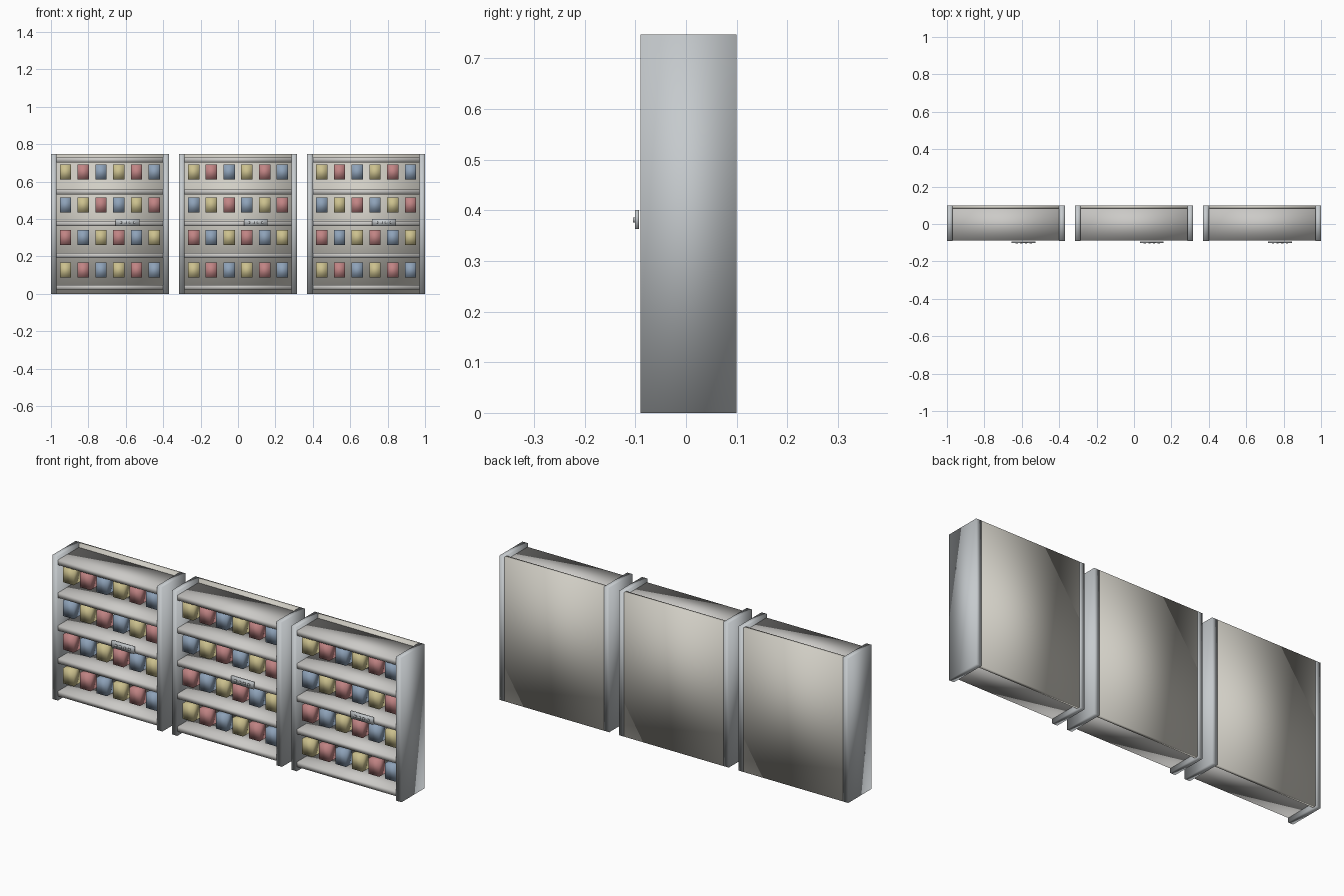
import bpy, bmesh
from mathutils import Vector

if "Cube" in bpy.data.objects:
    bpy.data.objects.remove(bpy.data.objects["Cube"])


def material(name, rgb):
    m = bpy.data.materials.new(name)
    m.diffuse_color = (*rgb, 1)
    m.use_nodes = True
    m.node_tree.nodes["Principled BSDF"].inputs["Base Color"].default_value = m.diffuse_color
    return m


PANEL = material("panel_grey", (0.56, 0.59, 0.61))
BOARD = material("board_warm_grey", (0.64, 0.62, 0.56))
SHELF = material("shelf_grey", (0.60, 0.59, 0.57))
GOLD = material("box_gold", (0.60, 0.53, 0.27))
RED = material("box_red", (0.53, 0.23, 0.23))
BLUE = material("box_blue", (0.27, 0.36, 0.48))


def box(name, x, y, z, mat=None):
    """Box spanning the (min, max) pairs x, y, z."""
    lo, hi = Vector((x[0], y[0], z[0])), Vector((x[1], y[1], z[1]))
    centre, size = (lo + hi) / 2, hi - lo
    bm = bmesh.new()
    bmesh.ops.create_cube(bm, size=1)
    bmesh.ops.scale(bm, vec=size, verts=bm.verts)
    for f in bm.faces:
        f.smooth = True
    mesh = bpy.data.meshes.new(name)
    bm.to_mesh(mesh)
    bm.free()
    ob = bpy.data.objects.new(name, mesh)
    ob.location = centre
    bpy.context.collection.objects.link(ob)
    if mat:
        mesh.materials.append(mat)
    return ob


def around(c, size):
    return (c - size / 2, c + size / 2)


FRONT, BACK, HEIGHT = -0.09, 0.10, 0.747
HALF, SIDE = 0.315, 0.03
SHELF_Z = [0.035, 0.205, 0.375, 0.545, 0.715]
ROW_Z = [0.126, 0.301, 0.475, 0.65]
ROW_COLOURS = [(GOLD, RED, BLUE), (RED, BLUE, GOLD),
               (BLUE, GOLD, RED), (GOLD, RED, BLUE)]

for unit, cx in enumerate((-0.685, 0, 0.685), 1):
    inner = (cx - HALF + SIDE, cx + HALF - SIDE)
    # carcass: two sides and a back board
    box(f"left_side_{unit}", (cx - HALF, inner[0]), (FRONT, BACK), (0, HEIGHT), PANEL)
    box(f"right_side_{unit}", (inner[1], cx + HALF), (FRONT, BACK), (0, HEIGHT), PANEL)
    box(f"back_board_{unit}", inner, (BACK - 0.018, BACK), (0, HEIGHT), BOARD)

    # shelves
    for i, z in enumerate(SHELF_Z):
        box(f"shelf_{unit}_{i}", inner, (FRONT + 0.002, BACK - 0.018), around(z, 0.026), SHELF)

    # rows of coloured goods
    for r, z in enumerate(ROW_Z):
        for i in range(6):
            x = cx + (i - 2.5) * 0.095
            box(f"goods_box_{unit}_{r}_{i}", around(x, 0.061), (-0.07, -0.02),
                around(z, 0.08), ROW_COLOURS[r][i % 3])

    # shelf tag with four raised studs
    tx = cx + 0.095
    box(f"shelf_tag_{unit}", around(tx, 0.128), (-0.1005, -0.0925), around(0.382, 0.037), PANEL)
    for i in range(4):
        box(f"tag_stud_{unit}_{i}", around(tx + (i - 1.5) * 0.025, 0.012),
            (-0.1045, -0.1005), around(0.381, 0.01), PANEL)
